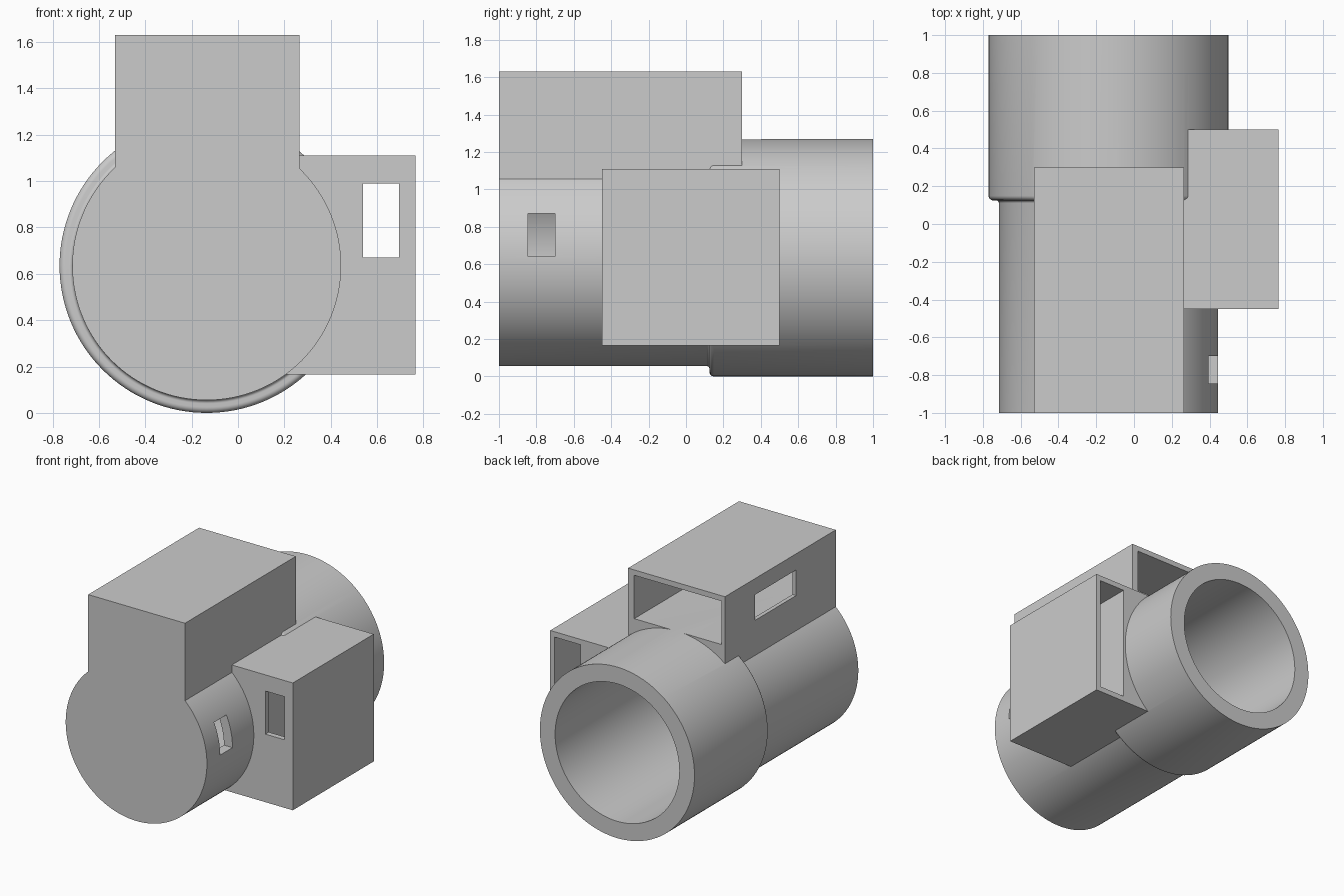
import bpy, bmesh, math

old = bpy.data.objects.get("Cube")
if old:
    bpy.data.objects.remove(old, do_unlink=True)

AXIS_X, AXIS_Z = -0.135, 0.635
SEGMENTS = 128

# Single matte grey
grey = bpy.data.materials.new("plain_grey")
grey.use_nodes = True
colour = (0.6, 0.6, 0.6, 1)
grey.diffuse_color = colour
grey.node_tree.nodes["Principled BSDF"].inputs["Base Color"].default_value = colour


def finish(name, bm):
    bmesh.ops.recalc_face_normals(bm, faces=bm.faces)
    mesh = bpy.data.meshes.new(name)
    bm.to_mesh(mesh)
    bm.free()
    mesh.materials.append(grey)
    obj = bpy.data.objects.new(name, mesh)
    bpy.context.collection.objects.link(obj)
    return obj


def box(name, xs, ys, zs):
    bm = bmesh.new()
    bmesh.ops.create_cube(bm, size=1)
    for v in bm.verts:
        v.co = [lo + (c + 0.5) * (hi - lo) for c, (lo, hi) in zip(v.co, (xs, ys, zs))]
    return finish(name, bm)


def lathe(name, profile):
    """Closed solid of revolution about the tube axis from (radius, y) points."""
    bm = bmesh.new()
    rings = []
    for r, y in profile:
        ring = []
        for i in range(SEGMENTS):
            a = math.tau * i / SEGMENTS
            ring.append(bm.verts.new((AXIS_X + r * math.cos(a), y, AXIS_Z + r * math.sin(a))))
        rings.append(ring)
    for a, b in zip(rings, rings[1:]):
        for i in range(SEGMENTS):
            j = (i + 1) % SEGMENTS
            bm.faces.new((a[i], a[j], b[j], b[i]))
    bm.faces.new(rings[0])
    bm.faces.new(rings[-1])
    return finish(name, bm)


def combine(target, tool, operation):
    mod = target.modifiers.new(tool.name, "BOOLEAN")
    mod.object, mod.operation, mod.solver = tool, operation, "EXACT"
    bpy.context.view_layer.objects.active = target
    bpy.ops.object.modifier_apply(modifier=mod.name)
    bpy.data.objects.remove(tool, do_unlink=True)


# Stepped tube: narrow front, wide rear, softly rounded shoulder
shoulder = []
for k in range(7):
    a = math.pi / 2 * k / 6
    shoulder.append((0.595 - 0.015 * math.cos(a), 0.11 + 0.015 * math.sin(a)))
for k in range(7):
    a = math.pi / 2 * k / 6
    shoulder.append((0.61 + 0.025 * math.sin(a), 0.15 - 0.025 * math.cos(a)))
body = lathe("tube_with_housings", [(0.58, -1)] + shoulder + [(0.635, 1)])

# Housings joined to the tube
combine(body, box("top_housing", (-0.53, 0.265), (-1, 0.3), (1.0, 1.63)), "UNION")
combine(body, box("side_housing", (0.2, 0.765), (-0.45, 0.5), (0.165, 1.11)), "UNION")

# Rear-opening bore and compartments, then the windows
combine(body, lathe("bore", [(0.51, -0.93), (0.51, 1.1)]), "DIFFERENCE")
cuts = {
    "top_compartment": ((-0.5, 0.215), (-0.95, 0.4), (1.268, 1.59)),
    "side_compartment": ((0.515, 0.73), (-0.41, 0.6), (0.205, 1.07)),
    "top_window": ((-0.6, -0.45), (-0.535, -0.055), (1.32, 1.51)),
    "side_window": ((0.54, 0.695), (-0.5, -0.35), (0.67, 0.99)),
    "tube_window": ((0.25, 0.6), (-0.845, -0.7), (0.64, 0.87)),
}
for name, (xs, ys, zs) in cuts.items():
    combine(body, box(name, xs, ys, zs), "DIFFERENCE")

# Smooth curves, sharp edges
bpy.ops.object.select_all(action="DESELECT")
body.select_set(True)
bpy.context.view_layer.objects.active = body
bpy.ops.object.shade_smooth_by_angle(angle=math.radians(30))
